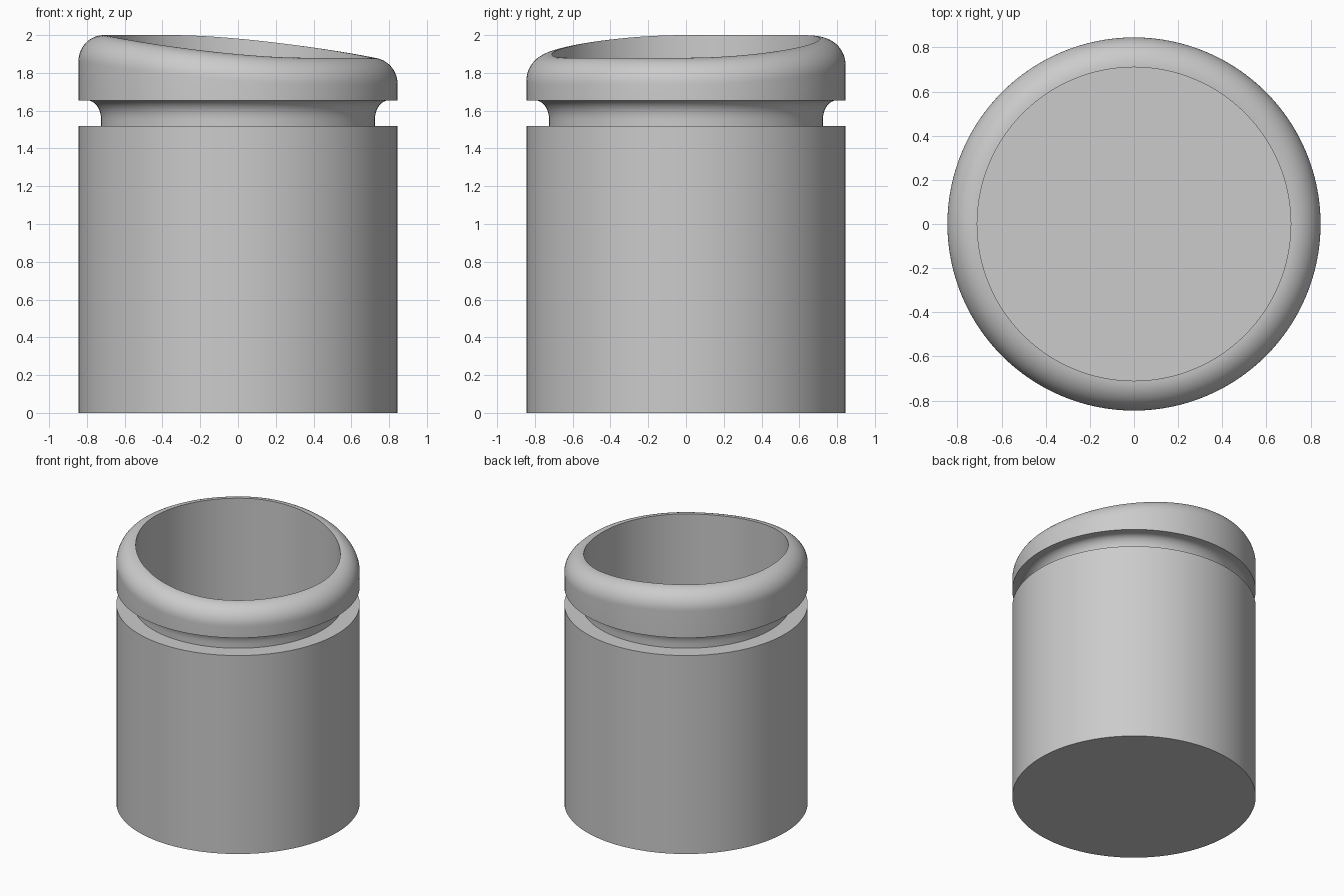
import bpy, bmesh
from math import sin, cos, pi, degrees, radians

if "Cube" in bpy.data.objects:
    bpy.data.objects.remove(bpy.data.objects["Cube"])

SEG = 128
R, R_IN, R_NECK = 0.845, 0.71, 0.725
FLOOR = 0.13
HIGH = 150  # direction of the tallest part of the lip, degrees


def lip_height(a):
    """Lip is high on one side and eases down to the opposite side."""
    d = abs((degrees(a) - HIGH + 180) % 360 - 180)
    t = min(max((d - 30) / 120, 0), 1)
    return 2.0 - 0.12 * t * t * (3 - 2 * t)


def profile(top):
    # straight body and shoulder
    pts = [(R, 0), (R, 1.52), (R_NECK, 1.52)]
    # neck flaring into the underside of the lip
    for i in range(9):
        b = pi / 2 * i / 8
        pts.append((R_NECK + 0.075 * (1 - cos(b)), 1.555 + 0.1 * sin(b)))
    # lip with rounded outer shoulder
    pts.append((R, 1.655))
    for i in range(15):
        b = pi / 2 * i / 14
        pts.append((R_IN + (R - R_IN) * cos(b), top - 0.14 + 0.14 * sin(b)))
    # inner wall
    pts.append((R_IN, FLOOR))
    return pts


# sweep the profile around the axis
bm = bmesh.new()
rings = []
for s in range(SEG):
    a = 2 * pi * s / SEG
    rings.append([bm.verts.new((r * cos(a), r * sin(a), z))
                  for r, z in profile(lip_height(a))])
for s in range(SEG):
    p, q = rings[s], rings[(s + 1) % SEG]
    for i in range(len(p) - 1):
        bm.faces.new((p[i], q[i], q[i + 1], p[i + 1]))

# base and inner floor
bm.faces.new([p[0] for p in reversed(rings)])
bm.faces.new([p[-1] for p in rings])
bmesh.ops.recalc_face_normals(bm, faces=bm.faces)

mesh = bpy.data.meshes.new("container")
bm.to_mesh(mesh)
bm.free()
obj = bpy.data.objects.new("container", mesh)
bpy.context.collection.objects.link(obj)
bpy.context.view_layer.objects.active = obj
obj.select_set(True)
bpy.ops.object.shade_smooth_by_angle(angle=radians(35))
